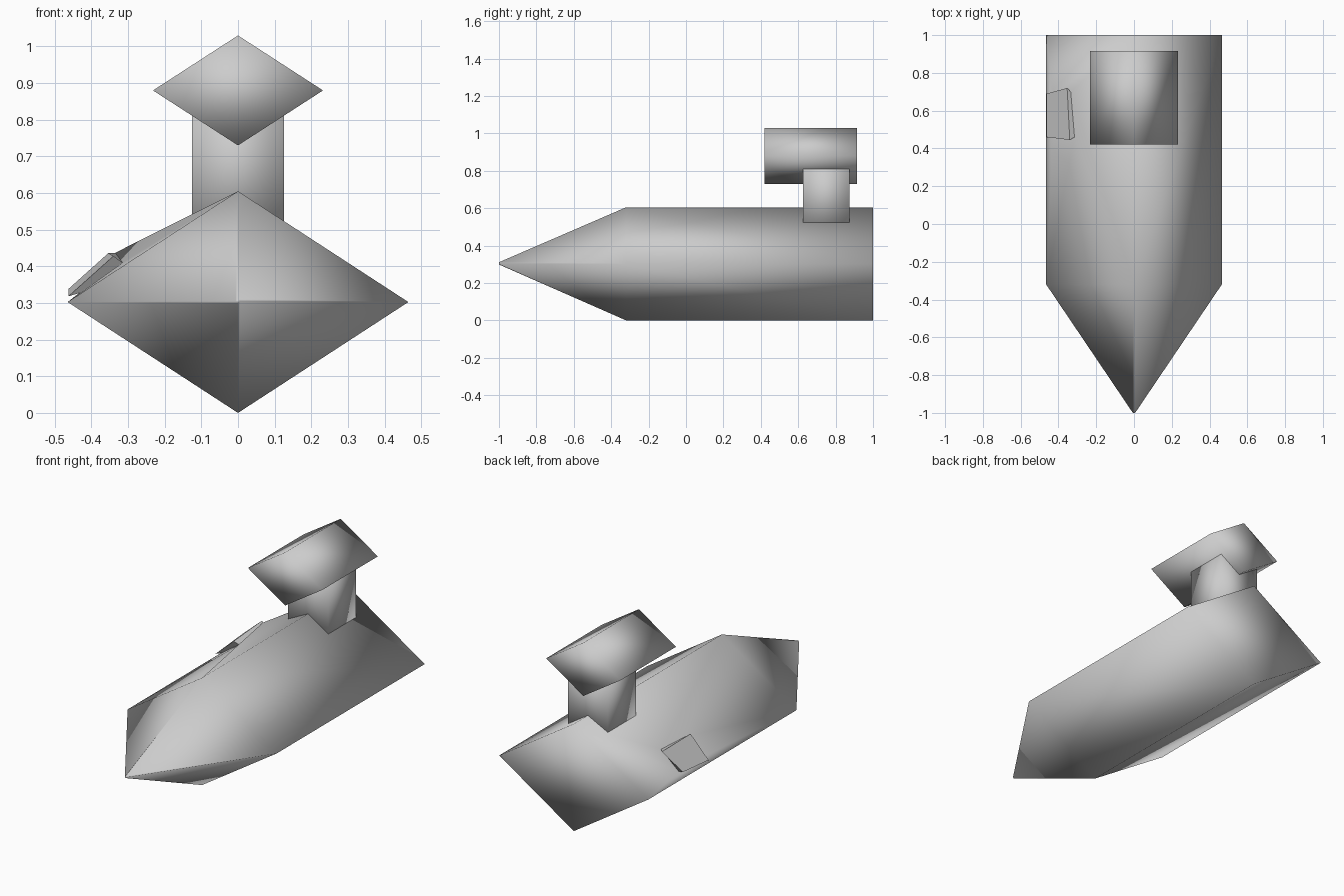
import bpy
import bmesh

default_cube = bpy.data.objects.get("Cube")
if default_cube:
    bpy.data.objects.remove(default_cube, do_unlink=True)

# Single hull colour
grey = bpy.data.materials.new("plain_grey")
grey.use_nodes = True
colour = (0.604, 0.604, 0.604, 1)
grey.diffuse_color = colour
grey.node_tree.nodes["Principled BSDF"].inputs["Base Color"].default_value = colour


def finish(name, bm, flat=()):
    """Turn a bmesh into a smooth grey object, keeping chosen faces flat."""
    for face in bm.faces:
        face.smooth = face not in flat
    bmesh.ops.recalc_face_normals(bm, faces=bm.faces[:])
    mesh = bpy.data.meshes.new(name)
    bm.to_mesh(mesh)
    bm.free()
    mesh.materials.append(grey)
    obj = bpy.data.objects.new(name, mesh)
    bpy.context.collection.objects.link(obj)
    return obj


def diamond(bm, half_x, half_z, y, z):
    """Ring of four points: top, right, bottom, left."""
    points = [(0, half_z), (half_x, 0), (0, -half_z), (-half_x, 0)]
    return [bm.verts.new((px, y, z + pz)) for px, pz in points]


def bridge(bm, a, b, skip=()):
    """Join two equal rings with quads."""
    n = len(a)
    return [bm.faces.new((a[i], a[(i + 1) % n], b[(i + 1) % n], b[i]))
            for i in range(n) if i not in skip]


# Hull: tiny nose, diamond shoulder and diamond stern
bm = bmesh.new()
nose = diamond(bm, 0.006, 0.006, -1, 0.305)
shoulder = diamond(bm, 0.465, 0.3025, -0.32, 0.3025)
stern = diamond(bm, 0.465, 0.3025, 1, 0.3025)
bm.faces.new(nose)
bm.faces.new(stern)
bridge(bm, nose, shoulder)
bridge(bm, shoulder, stern, skip=(3,))

# Raised hatch growing out of the upper flank, with its overhanging plate
flank = [shoulder[0], stern[0], stern[3], shoulder[3]]
base = [bm.verts.new(p) for p in (
    (-0.315, 0.46, 0.41), (-0.335, 0.70, 0.437),
    (-0.43, 0.68, 0.33), (-0.43, 0.47, 0.328))]
plate = [bm.verts.new(p) for p in (
    (-0.34, 0.445, 0.428), (-0.354, 0.72, 0.436),
    (-0.463, 0.69, 0.338), (-0.463, 0.46, 0.318))]
bridge(bm, flank, base)
hatch = bridge(bm, base, plate)
hatch.append(bm.faces.new(plate))
finish("hull", bm, flat=hatch)

# Square pillar standing on the rear of the hull
bm = bmesh.new()
bmesh.ops.create_cube(bm, size=1)
bmesh.ops.scale(bm, vec=(0.25, 0.25, 0.40), verts=bm.verts)
bmesh.ops.translate(bm, vec=(0, 0.75, 0.67), verts=bm.verts)
finish("pillar", bm)

# Diamond pod on top of the pillar
bm = bmesh.new()
front = diamond(bm, 0.232, 0.15, 0.42, 0.88)
back = diamond(bm, 0.232, 0.15, 0.915, 0.88)
bm.faces.new(front)
bm.faces.new(back)
bridge(bm, front, back)
finish("top_pod", bm)
